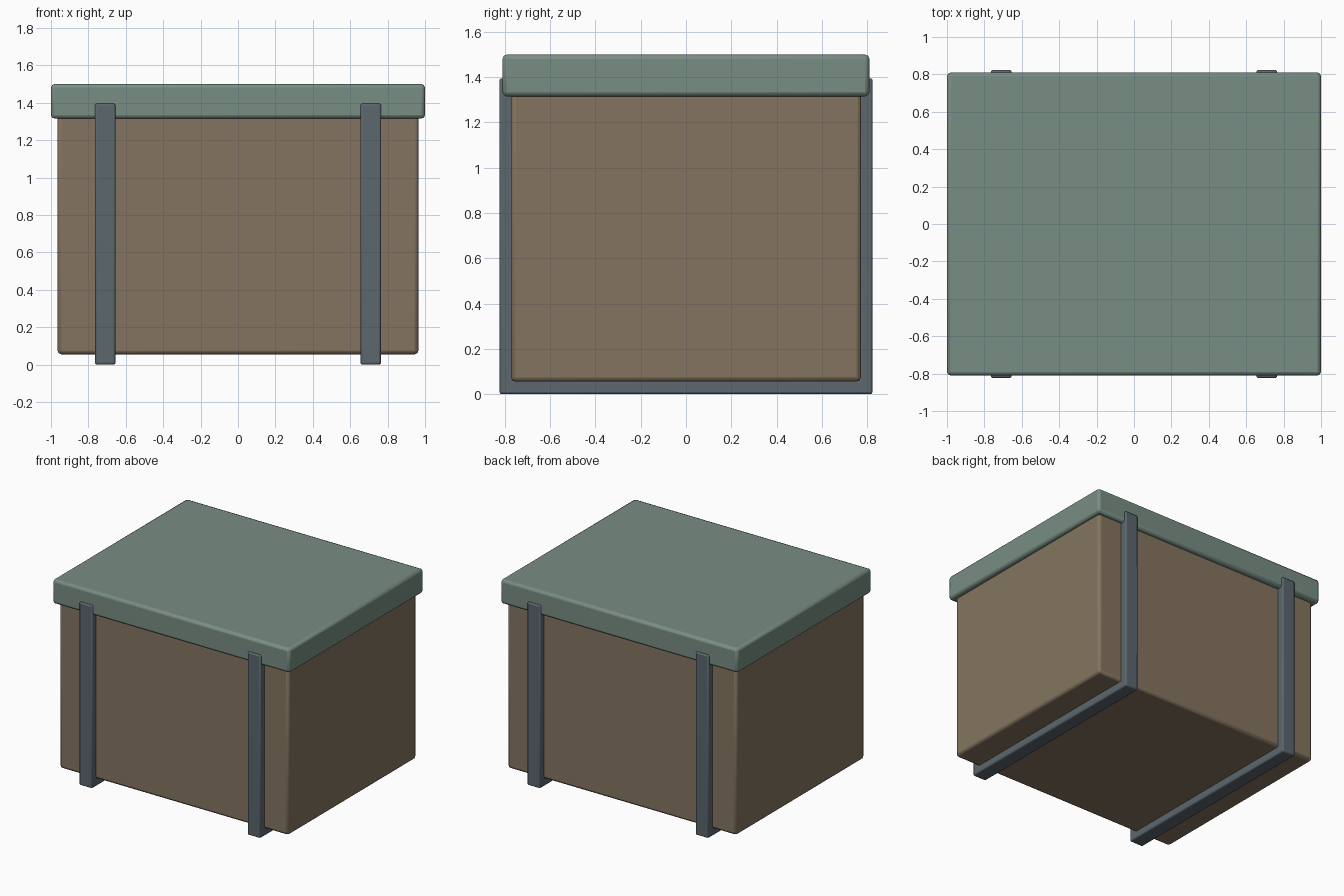
import bpy
import bmesh

if "Cube" in bpy.data.objects:
    bpy.data.objects.remove(bpy.data.objects["Cube"])


def material(name, rgb):
    mat = bpy.data.materials.new(name)
    mat.diffuse_color = (*rgb, 1)
    mat.use_nodes = True
    mat.node_tree.nodes["Principled BSDF"].inputs["Base Color"].default_value = mat.diffuse_color
    return mat


WOOD = material("brown", (0.23, 0.175, 0.115, 1)[:3])
GREEN = material("grey_green", (0.19, 0.27, 0.23))
STEEL = material("blue_grey", (0.105, 0.135, 0.155))


def extrude_profile(name, points, x0, x1, mat, bevel):
    """Extrude a closed (y, z) profile from x0 to x1 and round its edges."""
    bm = bmesh.new()
    face = bm.faces.new([bm.verts.new((x0, y, z)) for y, z in points])
    res = bmesh.ops.extrude_face_region(bm, geom=[face])
    verts = [v for v in res["geom"] if isinstance(v, bmesh.types.BMVert)]
    bmesh.ops.translate(bm, verts=verts, vec=(x1 - x0, 0, 0))
    bmesh.ops.recalc_face_normals(bm, faces=bm.faces)
    mesh = bpy.data.meshes.new(name)
    bm.to_mesh(mesh)
    bm.free()
    obj = bpy.data.objects.new(name, mesh)
    bpy.context.collection.objects.link(obj)
    mesh.materials.append(mat)
    mod = obj.modifiers.new("rounded_edges", "BEVEL")
    mod.width = bevel
    mod.segments = 2
    bpy.ops.object.select_all(action="DESELECT")
    obj.select_set(True)
    bpy.context.view_layer.objects.active = obj
    bpy.ops.object.shade_smooth_by_angle()
    return obj


def block(name, half_x, half_y, z0, z1, mat, bevel):
    pts = [(-half_y, z0), (half_y, z0), (half_y, z1), (-half_y, z1)]
    return extrude_profile(name, pts, -half_x, half_x, mat, bevel)


# Crate body and overhanging lid
block("body", 0.965, 0.773, 0.055, 1.34, WOOD, 0.02)
block("lid", 1.0, 0.81, 1.315, 1.5, GREEN, 0.02)

# U-shaped straps running under the crate and up both sides
OUT, INN, TOP, FLOOR = 0.824, 0.765, 1.395, 0.062
u_shape = [(-OUT, 0), (OUT, 0), (OUT, TOP), (INN, TOP),
           (INN, FLOOR), (-INN, FLOOR), (-INN, TOP), (-OUT, TOP)]
for side, x in (("left", -0.71), ("right", 0.71)):
    extrude_profile(f"{side}_strap", u_shape, x - 0.055, x + 0.055, STEEL, 0.01)
